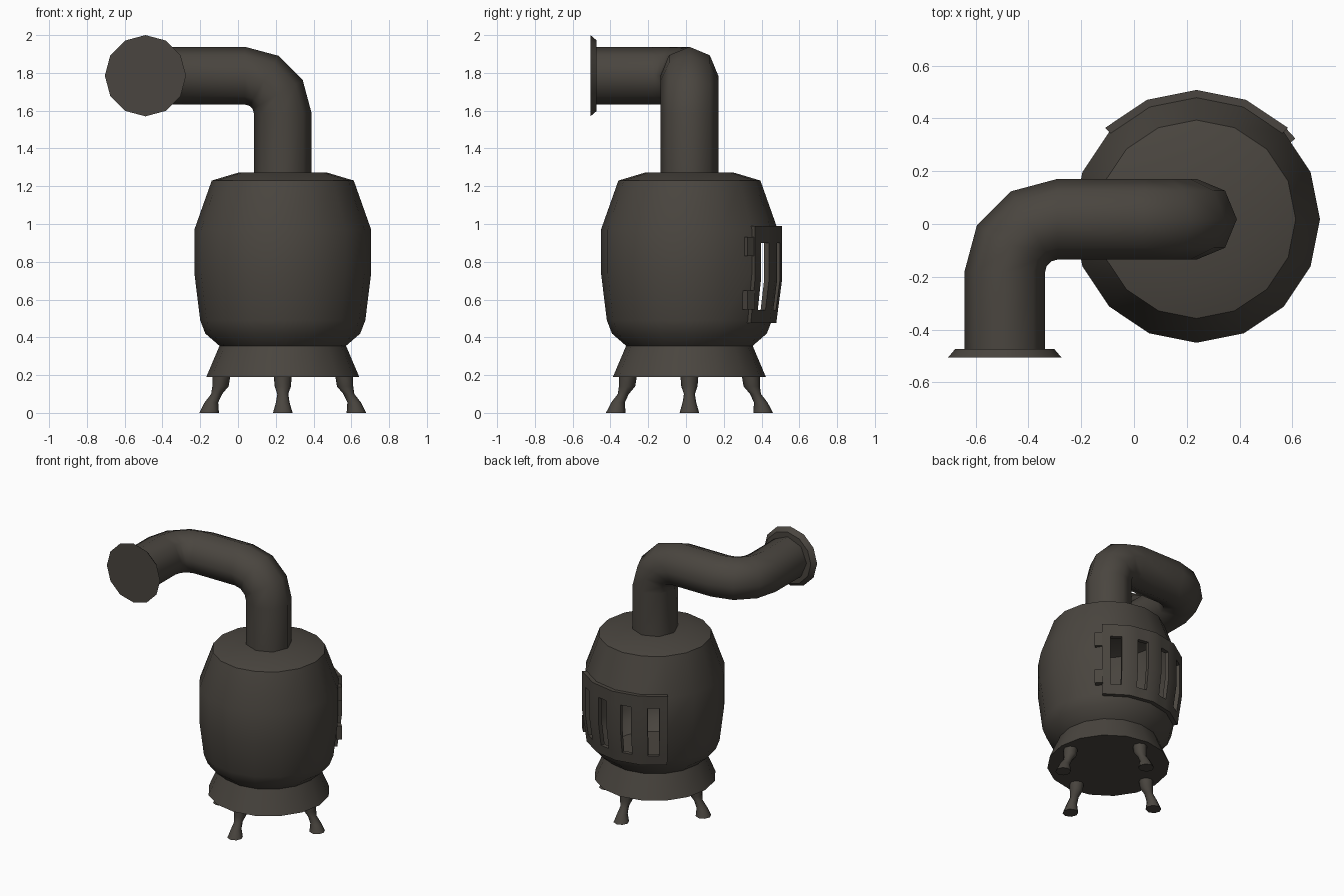
import bpy, bmesh, math
from mathutils import Vector

if "Cube" in bpy.data.objects:
    bpy.data.objects.remove(bpy.data.objects["Cube"])

CX, CY = 0.237, 0.018   # axis of the stove body

iron = bpy.data.materials.new("dark_iron")
iron.diffuse_color = (0.068, 0.060, 0.050, 1)
iron.use_nodes = True
iron.node_tree.nodes["Principled BSDF"].inputs["Base Color"].default_value = iron.diffuse_color


def finish(name, bm, angle=30):
    bmesh.ops.recalc_face_normals(bm, faces=bm.faces[:])
    me = bpy.data.meshes.new(name)
    bm.to_mesh(me)
    bm.free()
    me.materials.append(iron)
    ob = bpy.data.objects.new(name, me)
    bpy.context.collection.objects.link(ob)
    bpy.ops.object.select_all(action='DESELECT')
    ob.select_set(True)
    bpy.context.view_layer.objects.active = ob
    bpy.ops.object.shade_smooth_by_angle(angle=math.radians(angle))
    return ob


def loft(bm, rings, cap_start=True, cap_end=True):
    """Skin a list of closed point rings."""
    vs = [[bm.verts.new(p) for p in r] for r in rings]
    n = len(vs[0])
    for a, b in zip(vs, vs[1:]):
        for i in range(n):
            j = (i + 1) % n
            bm.faces.new((a[i], a[j], b[j], b[i]))
    if cap_start:
        bm.faces.new(vs[0])
    if cap_end:
        bm.faces.new(vs[-1])


def ring(c, r, u, v, n):
    return [Vector(c) + r * (math.cos(t) * u + math.sin(t) * v)
            for t in (2 * math.pi * i / n for i in range(n))]


X, Y, Z = Vector((1, 0, 0)), Vector((0, 1, 0)), Vector((0, 0, 1))


def lathe(bm, profile, n=16, **caps):
    loft(bm, [ring((CX, CY, z), r, X, Y, n) for r, z in profile], **caps)


# Body: barrel shell with an opening behind the door
bm = bmesh.new()
lathe(bm, [(0.335, 0.355), (0.41, 0.42), (0.437, 0.49), (0.468, 0.74),
           (0.468, 0.97), (0.376, 1.23), (0.235, 1.272)])
opening = []
for f in bm.faces:
    c = f.calc_center_median()
    a = math.degrees(math.atan2(c.y - CY, c.x - CX))
    if 46 < a < 134 and 0.49 < c.z < 0.97:
        opening.append(f)
bmesh.ops.delete(bm, geom=opening, context='FACES')
finish("stove_body", bm, 35)

# Flared base
bm = bmesh.new()
lathe(bm, [(0.405, 0.19), (0.335, 0.355)], cap_end=False)
finish("base_skirt", bm)

# Flue pipe: up, bend to -x, bend to -y
PR, BR, PX, PZ = 0.153, 0.2, -0.49, 1.785
rings = [ring((CX, CY, 1.26), PR, X, Y, 8)]
for k in range(4):
    t = math.radians(30 * k)
    d = Vector((math.cos(t), 0, math.sin(t)))
    rings.append(ring(Vector((CX - BR, CY, PZ - BR)) + BR * d, PR, d, Y, 8))
for k in range(4):
    t = math.radians(30 * k)
    d = Vector((-math.sin(t), math.cos(t), 0))
    rings.append(ring(Vector((PX + BR, CY - BR, PZ)) + BR * d, PR, Z, d, 8))
rings.append(ring((PX, -0.475, PZ), PR, Z, -X, 8))
bm = bmesh.new()
loft(bm, rings)
finish("flue_pipe", bm, 50)

# Wall flange at the pipe end
bm = bmesh.new()
loft(bm, [ring((PX, -0.473, PZ), 0.187, Z, -X, 12),
          ring((PX, -0.506, PZ), 0.215, Z, -X, 12)])
finish("pipe_flange", bm)

# Door: four facets, each with one tall slot
levels = [(0.475, 0.46), (0.545, 0.469), (0.70, 0.49), (0.90, 0.49), (0.99, 0.49)]
cols = []
for f in range(4):
    cols += [(f, 0.0), (f, 0.3), (f, 0.7)]
cols.append((3, 1.0))


def door_point(col, z, r):
    a, b = (math.radians(45 + 22.5 * (col[0] + k)) for k in (0, 1))
    p = Vector((math.cos(a), math.sin(a), 0)).lerp(
        Vector((math.cos(b), math.sin(b), 0)), col[1])
    return Vector((CX, CY, z)) + p * r


bm = bmesh.new()
outer = [[bm.verts.new(door_point(c, z, r)) for c in cols] for z, r in levels]
inner = [[bm.verts.new(door_point(c, z, r - 0.03)) for c in cols] for z, r in levels]
rows, ncol = len(levels) - 1, len(cols) - 1


def solid(j, i):
    return 0 <= j < rows and 0 <= i < ncol and not (i % 3 == 1 and j in (1, 2))


for j in range(rows):
    for i in range(ncol):
        if not solid(j, i):
            continue
        corners = [(j, i), (j, i + 1), (j + 1, i + 1), (j + 1, i)]
        bm.faces.new([outer[a][b] for a, b in corners])
        bm.faces.new([inner[a][b] for a, b in reversed(corners)])
        # rim walls along free edges
        for k, (dj, di) in enumerate([(-1, 0), (0, 1), (1, 0), (0, -1)]):
            if not solid(j + dj, i + di):
                (a, b), (c, d) = corners[k], corners[(k + 1) % 4]
                bm.faces.new((outer[a][b], inner[a][b], inner[c][d], outer[c][d]))
finish("fire_door", bm, 25)

# Door hinges on the +x side
t = math.radians(42.5)
out, side = Vector((math.cos(t), math.sin(t), 0)), Vector((-math.sin(t), math.cos(t), 0))
for name, z in (("lower_hinge", 0.597), ("upper_hinge", 0.88)):
    bm = bmesh.new()
    c = Vector((CX, CY, 0)) + out * 0.465
    loft(bm, [[c + Z * (z + h) + out * a * 0.018 + side * b * 0.027
               for a, b in ((-1, -1), (1, -1), (1, 1), (-1, 1))]
              for h in (-0.05, 0.05)])
    finish(name, bm)

# Four curved legs
leg = [(0.325, 0.20, 0.048), (0.33, 0.14, 0.043), (0.35, 0.10, 0.029),
       (0.378, 0.055, 0.036), (0.39, 0.0, 0.052)]
for k, name in enumerate(("right", "back", "left", "front")):
    a = math.pi / 2 * k
    d = Vector((math.cos(a), math.sin(a), 0))
    s = Vector((-math.sin(a), math.cos(a), 0))
    bm = bmesh.new()
    loft(bm, [ring(Vector((CX, CY, z)) + d * r, w, d, s, 8) for r, z, w in leg])
    finish(name + "_leg", bm, 50)
